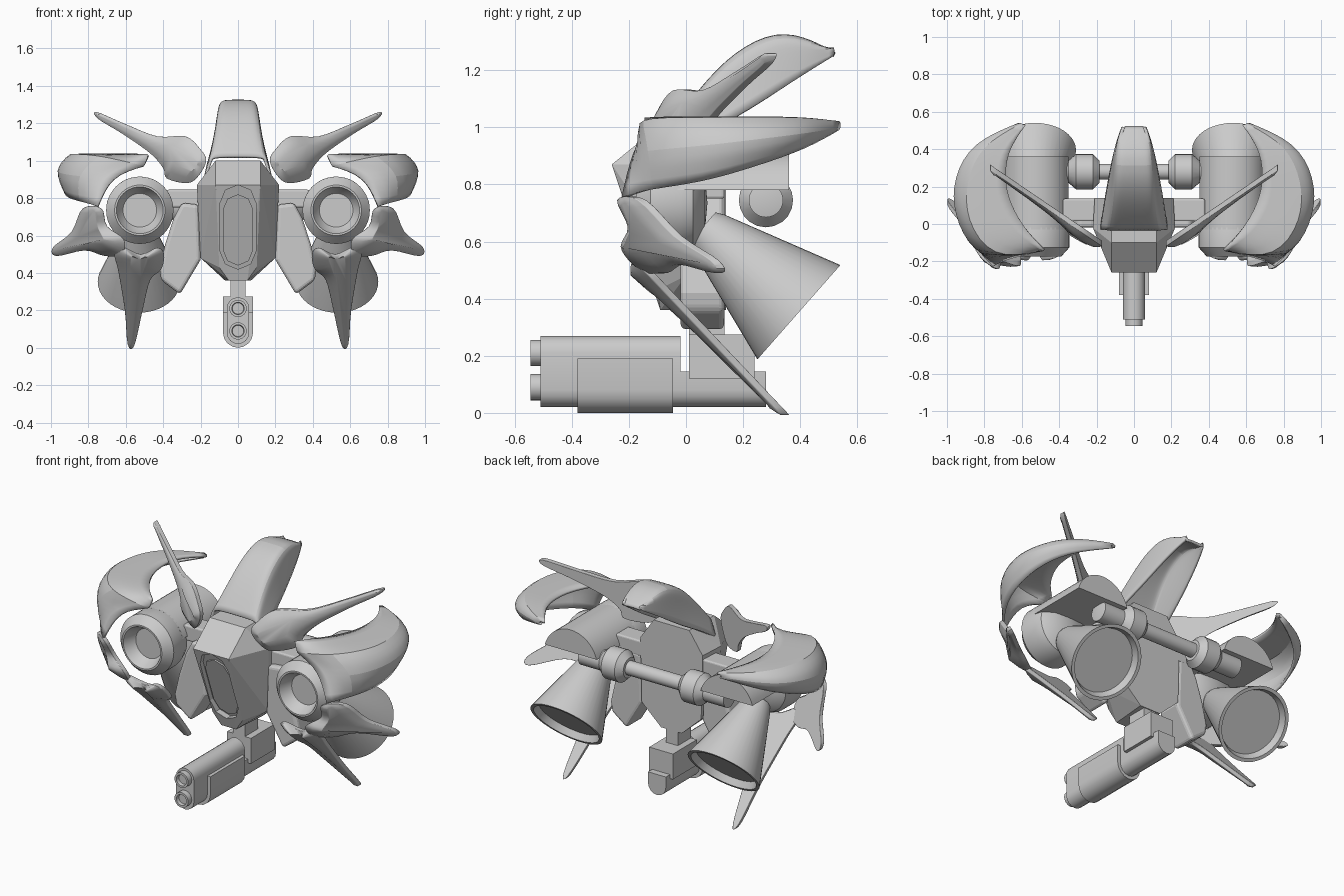
import bpy, bmesh, math
from mathutils import Vector
from mathutils.geometry import intersect_point_line

if "Cube" in bpy.data.objects:
    bpy.data.objects.remove(bpy.data.objects["Cube"])


def finish(name, bm, mirror=False, smooth=True, bevel=0):
    bmesh.ops.recalc_face_normals(bm, faces=bm.faces)
    me = bpy.data.meshes.new(name)
    bm.to_mesh(me)
    bm.free()
    ob = bpy.data.objects.new(name, me)
    bpy.context.collection.objects.link(ob)
    if smooth:
        bpy.ops.object.select_all(action='DESELECT')
        ob.select_set(True)
        bpy.context.view_layer.objects.active = ob
        bpy.ops.object.shade_smooth_by_angle(angle=math.radians(35))
    if bevel:
        b = ob.modifiers.new("bevel", 'BEVEL')
        b.width, b.segments, b.angle_limit = bevel, 3, math.radians(40)
    if mirror:
        ob.modifiers.new("mirror", 'MIRROR').use_mirror_merge = False
    return ob


def box(name, lo, hi, mirror=False, bevel=0):
    bm = bmesh.new()
    bmesh.ops.create_cube(bm, size=1)
    lo, hi = Vector(lo), Vector(hi)
    for v in bm.verts:
        v.co = Vector(((lo[i] + hi[i]) / 2 + v.co[i] * (hi[i] - lo[i]) for i in range(3)))
    return finish(name, bm, mirror, False, bevel)


def lathe(name, prof, origin, axis, mirror=False, n=40):
    """Revolve (radius, distance) pairs round an axis."""
    bm = bmesh.new()
    q = Vector(axis).to_track_quat('Z', 'Y')
    vs = [bm.verts.new(Vector(origin) + q @ Vector((r, 0, t))) for r, t in prof]
    es = [bm.edges.new(p) for p in zip(vs, vs[1:])]
    bmesh.ops.spin(bm, geom=vs + es, cent=origin, axis=Vector(axis), angle=math.tau,
                   steps=n, use_duplicate=False)
    bmesh.ops.remove_doubles(bm, verts=bm.verts, dist=1e-4)
    return finish(name, bm, mirror)


def curve(pts, k=4):
    """Closed smooth outline through the points."""
    out, n = [], len(pts)
    for i in range(n):
        a, b, c, d = (Vector(pts[(i + j) % n]) for j in (-1, 0, 1, 2))
        for s in range(k):
            t = s / k
            out.append(b + t * (c - a) / 2 + t * t * (a - 2.5 * b + 2 * c - d / 2)
                       + t ** 3 * (1.5 * (b - c) + (d - a) / 2))
    return out


def to_spine(p, spine):
    """Nearest point to p on a polyline."""
    best = []
    for a, b in zip(spine, spine[1:]):
        q, t = intersect_point_line(p, Vector(a), Vector(b))
        best.append(Vector(a).lerp(Vector(b), min(1, max(0, t))))
    return min(best, key=lambda q: (q.to_2d() - Vector(p)).length).to_2d()


def plate(name, pts, front, thick, spine=None, bulge=.55, **kw):
    """Front-view outline (x, z) laid on a depth function, extruded to the rear, bulged along a spine."""
    bm = bmesh.new()
    f = [bm.verts.new((x, front(x, z), z)) for x, z in pts]
    b = [bm.verts.new((x, front(x, z) + thick, z)) for x, z in pts]
    rings = [b, f]
    for k in (.3, .65) if spine else ():
        ring = []
        for p in pts:
            q = to_spine(p, spine)
            d = (q - Vector(p)).length
            x, z = Vector(p).lerp(q, k)
            ring.append(bm.verts.new((x, front(x, z) - bulge * d * k * (1.6 - .6 * k), z)))
        rings.append(ring)
    bm.faces.new(b[::-1])
    bm.faces.new(rings[-1])
    for r, s in zip(rings, rings[1:]):
        for i in range(len(r)):
            j = (i + 1) % len(r)
            bm.faces.new((r[i], s[i], s[j], r[j]))
    return finish(name, bm, **kw)


def shell(name, rows, thick, mirror=False, ridge=None):
    """Smooth sheet through rows of points, given a thickness and optionally one sharp ridge column."""
    bm = bmesh.new()
    crease = bm.edges.layers.float.new('crease_edge')
    g = [[bm.verts.new(p) for p in r] for r in rows]
    for a, b in zip(g, g[1:]):
        for i in range(len(a) - 1):
            bm.faces.new((a[i], a[i + 1], b[i + 1], b[i]))
        if ridge is not None:
            bm.edges.get((a[ridge], b[ridge]))[crease] = .8
    ob = finish(name, bm, mirror)
    s = ob.modifiers.new("smooth", 'SUBSURF')
    s.levels = s.render_levels = 2
    s.boundary_smooth = 'PRESERVE_CORNERS'
    t = ob.modifiers.new("thickness", 'SOLIDIFY')
    t.thickness, t.offset = thick, 0
    return ob


def stadium(w, z0, z1, n=8, square_top=False):
    up = [(w * math.cos(math.pi * i / n), z1 - w + w * math.sin(math.pi * i / n)) for i in range(n + 1)]
    low = [(-x, z0 + z1 - z) for x, z in up]
    return ([(w, z1), (-w, z1)] if square_top else up) + low


# Faceted cockpit body with a recessed window
bm = bmesh.new()
for x, y, z in [(.12, -.26, .87), (.10, -.10, .43), (.05, -.09, .36), (.12, -.10, 1.0),
                (.22, -.02, .87), (.20, 0, .48), (.21, .14, .87), (.2, .14, .48),
                (.07, .14, .36), (.12, .14, 1.0)]:
    for s in (-1, 1):
        bm.verts.new((x * s, y, z))
bmesh.ops.convex_hull(bm, input=bm.verts)
body = finish("cockpit_body", bm, smooth=False)
slope = lambda x, z: -.26 + (.87 - z) * .37
cutter = plate("window_cutter", stadium(.095, .42, .87, 4), lambda x, z: slope(x, z) - .1, .125, smooth=False)
cutter.hide_render = True
cutter.hide_set(True)
cut = body.modifiers.new("window", 'BOOLEAN')
cut.operation, cut.object = 'DIFFERENCE', cutter
plate("window_glass", stadium(.08, .44, .82, 4), lambda x, z: slope(x, z) + .012, .02, smooth=False)

# Swept crest: arch sections (top y, z, lower y, z, lower and upper half width)
rows = []
for ty, tz, ly, lz, w, u in [(-.03, 1.02, -.03, .91, .175, .14), (.05, 1.13, .09, .99, .158, .12),
                             (.17, 1.26, .22, 1.06, .135, .105), (.32, 1.335, .35, 1.145, .11, .095),
                             (.44, 1.30, .45, 1.21, .085, .08), (.52, 1.255, .515, 1.25, .06, .055)]:
    half = [(w, ly, lz), (u * 1.06, (ty + ly) / 2, (tz + lz) / 2 + .03), (u, ty, tz - .005), (u * .6, ty, tz)]
    rows.append(half + [(0, ty, tz)] + [(-x, y, z) for x, y, z in half[::-1]])
shell("crest", rows, .015)

# Engine barrels, rear hoods and exhaust cones
lathe("engine", [(0, .07), (.09, .07), (.095, .065), (.125, 0), (.135, 0), (.18, .05),
                 (.18, .155), (.165, .2), (.11, .24), (0, .25)], (.525, -.175, .735), (0, 1, 0), True)
a0 = math.asin(.045 / .18)
arc = [a0 + (math.pi - 2 * a0) * i / 20 for i in range(21)]
plate("engine_hood", [(.525 + .18 * math.cos(a), .735 + .18 * math.sin(a)) for a in arc],
      lambda x, z: -.03, .39, mirror=True)
lathe("exhaust_cone", [(0, -.03), (.07, -.03), (.085, 0), (.22, .42), (.2, .42), (.185, .38), (0, .38)],
      (.53, .08, .63), (0, .75, -.66), True)

# Rear axle with collars, and front joints
lathe("rear_axle", [(0, -.5), (.06, -.49), (.06, -.34), (.042, -.34), (.042, .34), (.06, .34),
                    (.06, .49), (0, .5)], (0, .28, .745), (1, 0, 0))
lathe("axle_collar", [(0, .185), (.06, .185), (.095, .22), (.095, .31), (.06, .35), (0, .35)],
      (0, .28, .745), (1, 0, 0), True, 20)
box("front_joint", (.17, .015, .75), (.38, .135, .845), True, .01)

# Hip plates between body and engines
plate("hip_plate", [(.21, .765), (.30, .775), (.345, .69), (.39, .55), (.42, .42), (.41, .36), (.31, .285), (.2, .47)],
      lambda x, z: -.02, .155, mirror=True, smooth=False, bevel=.02)

# Curved shoulder guards: inner top, outer top, belly, lower edge
shell("shoulder_guard", [
    [(.48, -.14, 1.03), (.50, -.14, .97), (.68, -.18, .92), (.75, -.22, .755)],
    [(.60, -.01, 1.03), (.76, -.19, 1.03), (.88, -.16, .92), (.84, -.13, .785)],
    [(.68, .15, 1.03), (.90, .02, 1.03), (.985, .06, .94), (.93, .06, .81)],
    [(.69, .28, 1.03), (.90, .22, 1.03), (.985, .25, .96), (.92, .25, .87)],
    [(.67, .40, 1.03), (.82, .42, 1.03), (.88, .44, .98), (.83, .42, .93)],
    [(.58, .53, 1.01), (.60, .535, 1.015), (.62, .535, 1.0), (.60, .53, .995)]], .015, True, ridge=1)

# Blade-like fins: horn, side fin and lower fin
plate("horn_fin", curve([(.755, 1.26), (.60, 1.195), (.43, 1.13), (.28, 1.13), (.20, 1.06), (.17, 1.0),
                         (.21, .92), (.27, .88), (.38, .905), (.40, .96), (.47, 1.04), (.62, 1.145), (.75, 1.225)]),
      lambda x, z: -.12 + (x - .17) * .68, .03, [(.24, .98), (.38, 1.06), (.74, 1.24)],
      mirror=True, bevel=.006)
plate("side_fin", curve([(.83, .745), (.73, .745), (.70, .65), (.61, .58), (.62, .50), (.71, .49),
                         (.82, .52), (.97, .49), (.99, .535), (.89, .62)]),
      lambda x, z: -.305 + .74 * x - .64 * z, .03, [(.78, .72), (.78, .59), (.97, .515)],
      mirror=True, bevel=.006)
plate("lower_fin", curve([(.395, .50), (.43, .535), (.52, .50), (.62, .54), (.66, .50), (.64, .41),
                          (.605, .2), (.59, .02), (.555, .01), (.51, .2), (.47, .36), (.41, .42)]),
      lambda x, z: -.15 + (.5 - z) * .95, .03, [(.53, .46), (.56, .3), (.573, .03)],
      mirror=True, bevel=.006)

# Hanging twin-barrel gun with its mount
plate("gun_body", stadium(.06, .02, .27), lambda x, z: -.51, .49)
plate("gun_tail", stadium(.06, .02, .145, square_top=True), lambda x, z: -.03, .31)
plate("gun_casing", stadium(.08, 0, .19, square_top=True), lambda x, z: -.38, .335)
for i, z in enumerate((.21, .09)):
    lathe(f"gun_barrel_{i}", [(0, .02), (.03, .02), (.033, 0), (.046, 0), (.046, .1), (0, .1)],
          (0, -.545, z), (0, 1, 0), n=24)
box("gun_mount", (-.08, .01, .12), (.08, .24, .275))
box("gun_stalk", (-.04, .01, .26), (.04, .135, .42))
